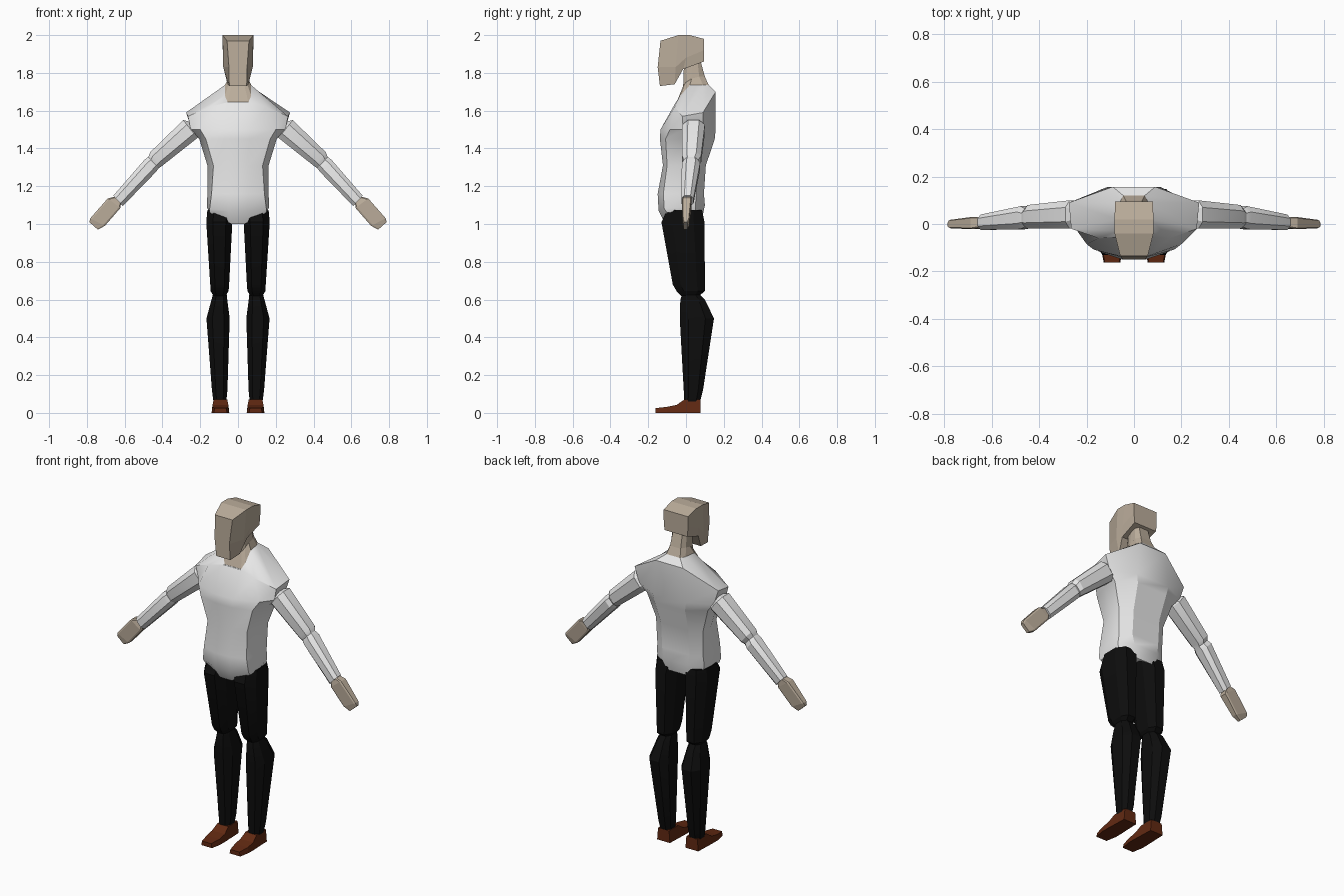
import bpy
import bmesh
import math
from mathutils import Vector

default_cube = bpy.data.objects.get("Cube")
if default_cube:
    bpy.data.objects.remove(default_cube, do_unlink=True)


def make_material(name, red, green, blue):
    material = bpy.data.materials.new(name)
    material.use_nodes = True
    colour = (red, green, blue, 1)
    material.diffuse_color = colour
    material.node_tree.nodes["Principled BSDF"].inputs["Base Color"].default_value = colour
    return material


shirt_white = make_material("shirt white", .8, .8, .8)
skin_beige = make_material("skin beige", .5, .42, .33)
trouser_black = make_material("trouser black", .004, .004, .004)
shoe_brown = make_material("shoe brown", .12, .022, .006)


def loft(name, rings, material, smooth_angle=0):
    """Skin a sequence of equal-sized point rings and cap both ends."""
    bm = bmesh.new()
    loops = [[bm.verts.new(point) for point in ring] for ring in rings]
    count = len(loops[0])
    for lower, upper in zip(loops, loops[1:]):
        for i in range(count):
            j = (i + 1) % count
            bm.faces.new((lower[i], lower[j], upper[j], upper[i]))
    bm.faces.new(loops[0])
    bm.faces.new(loops[-1])
    bmesh.ops.recalc_face_normals(bm, faces=bm.faces)
    mesh = bpy.data.meshes.new(name)
    bm.to_mesh(mesh)
    bm.free()
    mesh.materials.append(material)
    part = bpy.data.objects.new(name, mesh)
    bpy.context.collection.objects.link(part)
    if smooth_angle:
        bpy.ops.object.select_all(action='DESELECT')
        part.select_set(True)
        bpy.context.view_layer.objects.active = part
        bpy.ops.object.shade_smooth_by_angle(angle=math.radians(smooth_angle))
    return part


def pair(name, rings, material, smooth_angle=0):
    """Build the left part and its mirrored right part."""
    for side, sign in (("left", 1), ("right", -1)):
        mirrored = [[(sign * x, y, z) for x, y, z in ring] for ring in rings]
        loft(side + "_" + name, mirrored, material, smooth_angle)


def symmetric(half):
    """Close a half outline across the centre plane."""
    return list(half) + [(-x, y, z) for x, y, z in reversed(half)]


def level(z, outline):
    return symmetric([(x, y, z) for x, y in outline])


def octagon(centre, u, v, cut=.5):
    corners = ((1, -cut), (1, cut), (cut, 1), (-cut, 1),
               (-1, cut), (-1, -cut), (-cut, -1), (cut, -1))
    return [centre + u * a + v * b for a, b in corners]


def upright_ring(z, inner, outer, front, back):
    centre = Vector((inner + outer, front + back, z * 2)) / 2
    return octagon(centre, Vector(((outer - inner) / 2, 0, 0)),
                   Vector((0, (back - front) / 2, 0)))


def limb_ring(top, bottom, front, back, cut=.5):
    """Ring across an arm, from its upper edge to its lower edge in x and z."""
    high = Vector((top[0], 0, top[1]))
    low = Vector((bottom[0], 0, bottom[1]))
    centre = (high + low) / 2 + Vector((0, (front + back) / 2, 0))
    return octagon(centre, (high - low) / 2, Vector((0, (back - front) / 2, 0)), cut)


# Shirt: hem, waist, chest, shoulders and collar
collar = symmetric([(.055, -.05, 1.645), (.07, -.03, 1.68), (.07, .02, 1.735),
                    (.06, .09, 1.735), (.045, .12, 1.735)])
loft("shirt_torso", [
    symmetric([(.035, -.11, 1), (.15, -.1, 1.06), (.155, -.01, 1.07),
               (.15, .05, 1.07), (.07, .085, 1.03)]),
    symmetric([(.05, -.145, 1.07), (.15, -.115, 1.08), (.165, -.01, 1.09),
               (.155, .05, 1.1), (.08, .1, 1.1)]),
    level(1.16, [(.05, -.15), (.14, -.12), (.162, 0), (.15, .055), (.09, .095)]),
    level(1.31, [(.05, -.122), (.13, -.1), (.162, 0), (.155, .06), (.09, .105)]),
    level(1.45, [(.06, -.138), (.17, -.108), (.205, 0), (.2, .08), (.1, .152)]),
    level(1.5, [(.06, -.135), (.2, -.085), (.25, -.015), (.245, .09), (.11, .157)]),
    symmetric([(.06, -.055, 1.643), (.15, -.06, 1.62), (.265, -.02, 1.57),
               (.275, .09, 1.59), (.09, .157, 1.7)]),
    collar,
], shirt_white, 32)

# Neck, rising from the collar into the head
loft("neck", [
    collar,
    symmetric([(.035, -.015, 1.73), (.045, 0, 1.75), (.05, .03, 1.77),
               (.05, .07, 1.78), (.035, .1, 1.78)]),
    level(1.87, [(.03, -.01), (.04, 0), (.045, .03), (.045, .06), (.03, .075)]),
], skin_beige)

# Head: slices from the face to the back of the skull
loft("head", [
    symmetric([(.058, -.135, 1.97), (.048, -.15, 1.83), (.046, -.138, 1.73)]),
    symmetric([(.082, -.04, 2), (.078, -.055, 1.83), (.055, -.06, 1.74)]),
    symmetric([(.082, .02, 2), (.08, 0, 1.88), (.07, -.015, 1.82)]),
    symmetric([(.08, .095, 1.98), (.08, .095, 1.92), (.075, .095, 1.86)]),
], skin_beige)

# Arms: sleeve in two lengths with a short elbow, then the hand
pair("sleeve", [
    limb_ring((.25, 1.54), (.2, 1.47), 0, .08),
    limb_ring((.29, 1.55), (.215, 1.455), -.02, .1),
    limb_ring((.465, 1.38), (.405, 1.305), -.02, .08),
    limb_ring((.475, 1.355), (.42, 1.295), -.012, .065),
    limb_ring((.495, 1.34), (.435, 1.275), -.022, .075),
    limb_ring((.66, 1.15), (.61, 1.095), -.025, .04),
], shirt_white, 25)
pair("hand", [
    limb_ring((.65, 1.145), (.62, 1.11), -.015, .03, .8),
    limb_ring((.69, 1.135), (.622, 1.085), -.022, .03, .8),
    limb_ring((.782, 1.03), (.705, .99), -.018, .018, .8),
    limb_ring((.787, 1.01), (.742, .97), -.012, .008, .8),
], skin_beige)

# Trousers: thighs and lower legs
pair("thigh", [
    upright_ring(.62, .065, .13, -.025, .07),
    upright_ring(.645, .05, .145, -.05, .1),
    upright_ring(.68, .047, .147, -.07, .1),
    upright_ring(1.01, .03, .168, -.13, .098),
    upright_ring(1.075, .02, .162, -.1, .085),
], trouser_black, 25)
pair("lower_leg", [
    upright_ring(.06, .062, .13, -.01, .075),
    upright_ring(.12, .056, .138, -.012, .09),
    upright_ring(.5, .044, .167, -.033, .148),
    upright_ring(.6, .057, .14, -.03, .1),
    upright_ring(.63, .06, .132, -.02, .07),
], trouser_black, 25)


# Shoes: slices from toe to heel, tapered towards the top
def shoe_slice(y, height, half_width, top_width):
    middle = .093
    return [(middle - half_width, y, 0), (middle + half_width, y, 0),
            (middle + top_width, y, height), (middle - top_width, y, height)]


pair("shoe", [
    shoe_slice(-.162, .025, .035, .03),
    shoe_slice(-.1, .032, .047, .042),
    shoe_slice(-.05, .042, .047, .042),
    shoe_slice(-.01, .07, .045, .036),
    shoe_slice(.078, .07, .042, .036),
], shoe_brown)
